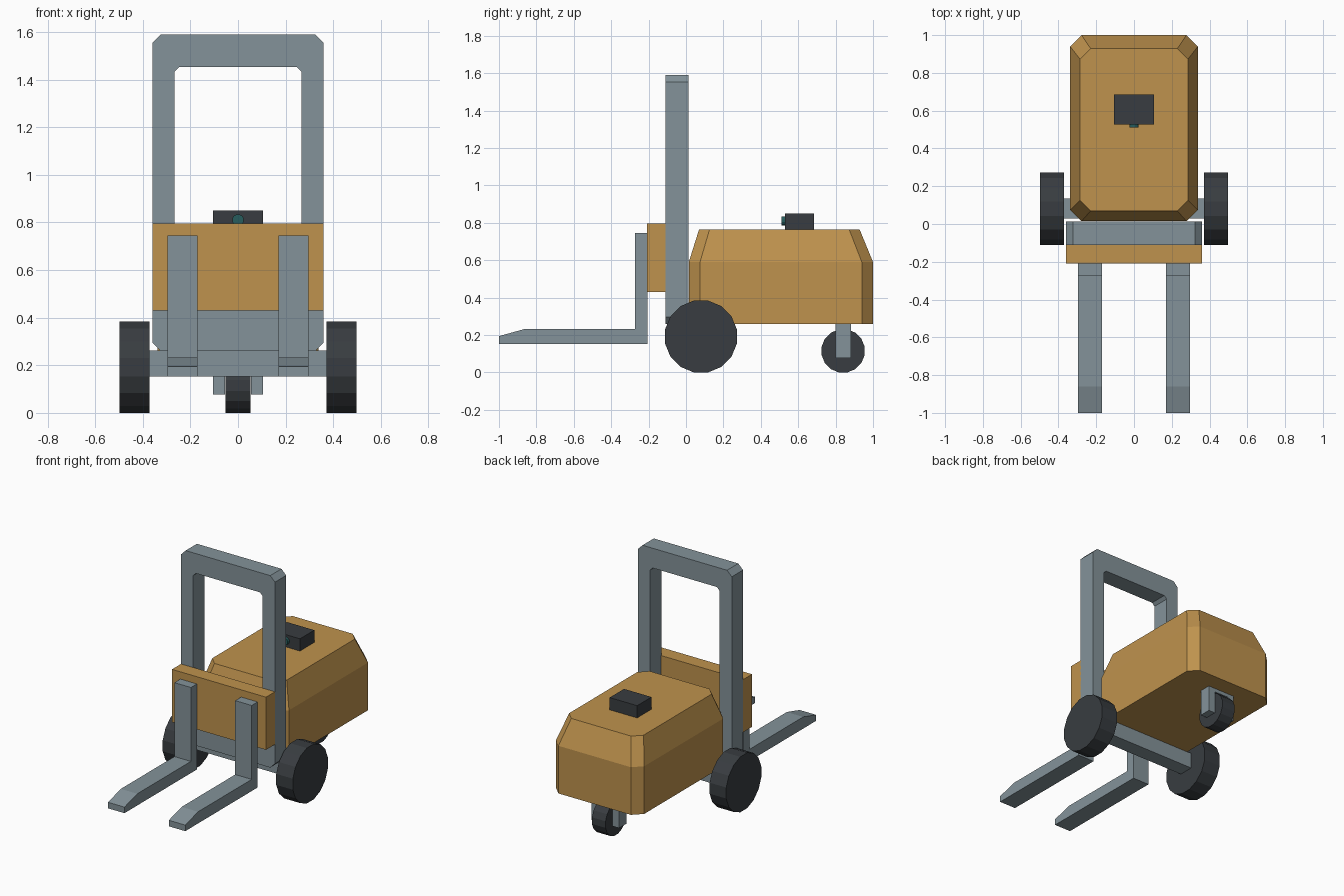
import bpy, bmesh, math
from mathutils import Matrix

if "Cube" in bpy.data.objects:
    bpy.data.objects.remove(bpy.data.objects["Cube"])


def material(name, rgb):
    m = bpy.data.materials.new(name)
    m.diffuse_color = (*rgb, 1)
    m.use_nodes = True
    m.node_tree.nodes["Principled BSDF"].inputs["Base Color"].default_value = m.diffuse_color
    return m


ORANGE = material("orange_paint", (0.52, 0.29, 0.075))
STEEL = material("steel", (0.23, 0.29, 0.32))
RUBBER = material("rubber", (0.04, 0.046, 0.052))
GLASS = material("teal_glass", (0.02, 0.11, 0.11))


def finish(bm, name, mat):
    bmesh.ops.recalc_face_normals(bm, faces=bm.faces)
    me = bpy.data.meshes.new(name)
    bm.to_mesh(me)
    bm.free()
    me.materials.append(mat)
    ob = bpy.data.objects.new(name, me)
    bpy.context.collection.objects.link(ob)
    return ob


def loft(name, mat, rings, caps=True, closed=False):
    """Join equal-length rings of 3D points with quads."""
    bm = bmesh.new()
    vs = [[bm.verts.new(p) for p in r] for r in rings]
    n = len(vs[0])
    pairs = list(zip(vs, vs[1:])) + ([(vs[-1], vs[0])] if closed else [])
    for a, b in pairs:
        for i in range(n):
            j = (i + 1) % n
            bm.faces.new((a[i], a[j], b[j], b[i]))
    if caps:
        bm.faces.new(vs[0])
        bm.faces.new(vs[-1])
    return finish(bm, name, mat)


def box(name, mat, x0, x1, y0, y1, z0, z1):
    base = [(x0, y0), (x1, y0), (x1, y1), (x0, y1)]
    return loft(name, mat, [[(x, y, z) for x, y in base] for z in (z0, z1)])


def octagon(u0, u1, v0, v1, c):
    """Rectangle with cut corners."""
    return [(u0 + c, v0), (u1 - c, v0), (u1, v0 + c), (u1, v1 - c),
            (u1 - c, v1), (u0 + c, v1), (u0, v1 - c), (u0, v0 + c)]


def cylinder(name, mat, centre, apothem, depth, sides, axis):
    bm = bmesh.new()
    r = apothem / math.cos(math.pi / sides)
    bmesh.ops.create_cone(bm, cap_ends=True, segments=sides, radius1=r, radius2=r, depth=depth,
                          matrix=Matrix.Rotation(math.pi / sides, 4, 'Z'))
    bm.transform(Matrix.Translation(centre) @ Matrix.Rotation(math.pi / 2, 4, axis))
    return finish(bm, name, mat)


# body: straight sides with a tapered top
low = octagon(-0.338, 0.338, 0.015, 1.0, 0.06)
top = octagon(-0.285, 0.285, 0.07, 0.928, 0.056)
loft("body", ORANGE, [[(x, y, 0.26) for x, y in low],
                      [(x, y, 0.59) for x, y in low],
                      [(x, y, 0.765) for x, y in top]])

# mast: closed frame with cut corners
outer = octagon(-0.36, 0.36, 0.26, 1.59, 0.036)
inner = octagon(-0.266, 0.266, 0.44, 1.453, 0.02)
loft("mast", STEEL, [[(x, y, z) for x, z in prof] for prof, y in
                     ((outer, -0.11), (outer, 0.013), (inner, 0.013), (inner, -0.11))],
     caps=False, closed=True)

# carriage plate
box("carriage", ORANGE, -0.36, 0.36, -0.208, -0.108, 0.43, 0.795)

# front axle
box("axle", STEEL, -0.375, 0.375, 0.03, 0.135, 0.152, 0.262)

# fork, front wheel and caster bracket cheek on each side
fork = [(-1.0, 0.152), (-0.207, 0.152), (-0.207, 0.745), (-0.273, 0.745),
        (-0.273, 0.233), (-0.86, 0.233), (-1.0, 0.194)]
for s, side in ((-1, "left"), (1, "right")):
    loft("fork_" + side, STEEL, [[(s * x, y, z) for y, z in fork] for x in (0.17, 0.296)])
    cylinder("front_wheel_" + side, RUBBER, (s * 0.435, 0.08, 0.192), 0.192, 0.127, 16, 'Y')
    xs = sorted((s * 0.055, s * 0.105))
    box("caster_cheek_" + side, STEEL, *xs, 0.8, 0.882, 0.077, 0.262)

# rear caster
box("caster_bridge", STEEL, -0.055, 0.055, 0.8, 0.882, 0.235, 0.262)
cylinder("rear_wheel", RUBBER, (0, 0.84, 0.115), 0.115, 0.104, 16, 'Y')

# sensor box and lens on top
box("sensor_box", RUBBER, -0.105, 0.105, 0.528, 0.685, 0.76, 0.85)
cylinder("sensor_lens", GLASS, (0, 0.521, 0.81), 0.024, 0.022, 12, 'X')
